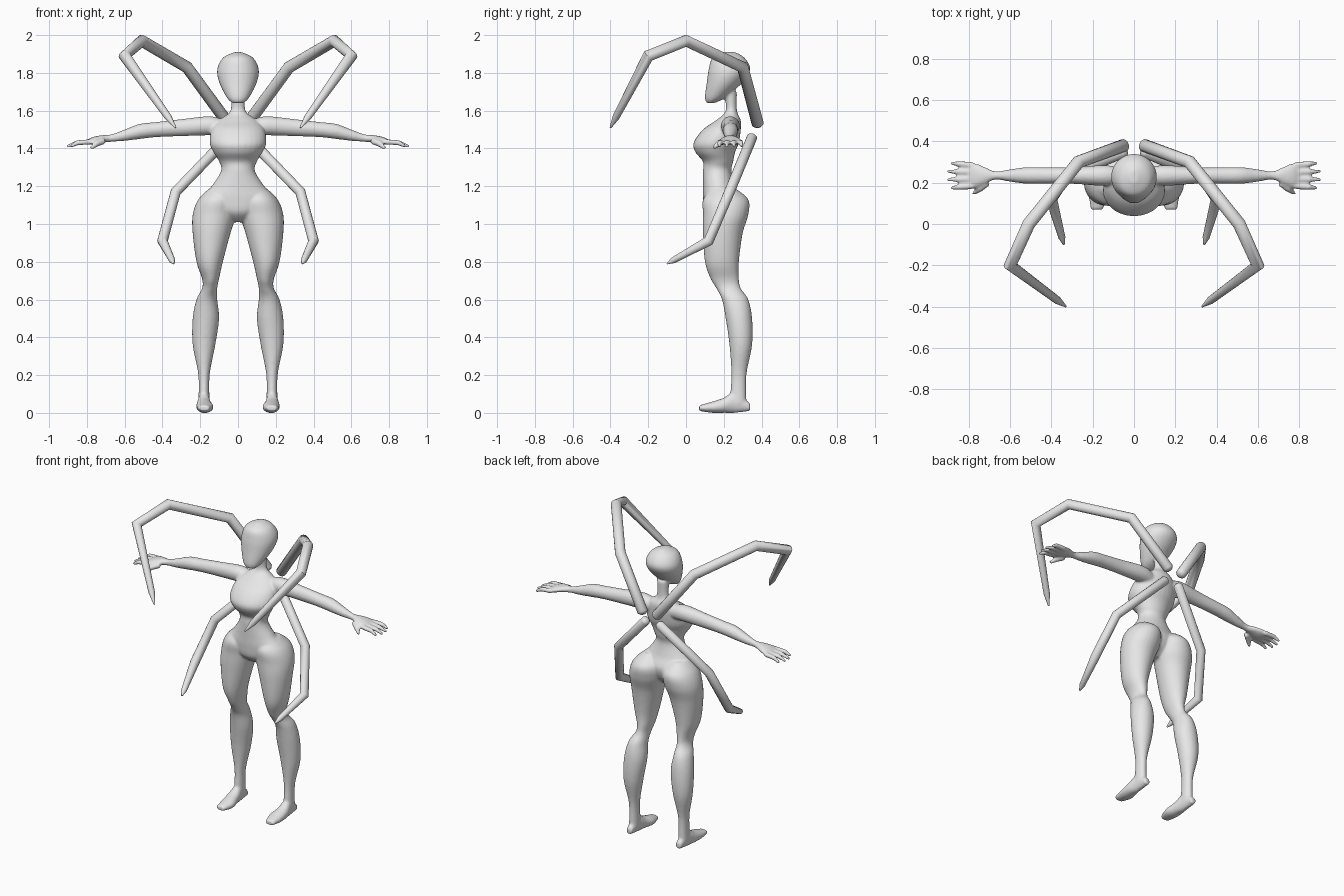
import bpy, bmesh, math
from mathutils import Vector

default_cube = bpy.data.objects.get("Cube")
if default_cube:
    bpy.data.objects.remove(default_cube, do_unlink=True)

colour = (0.8, 0.8, 0.8, 1)
grey = bpy.data.materials.new("light_grey")
grey.use_nodes = True
grey.diffuse_color = colour
grey.node_tree.nodes["Principled BSDF"].inputs["Base Color"].default_value = colour

X, Y, Z = range(3)


def catmull_rom(before, start, end, after, t):
    """Blend four neighbouring numbers into a smooth curve."""
    slope = end - before
    bend = 2 * before - 5 * start + 4 * end - after
    twist = 3 * (start - end) + after - before
    return start + t * (slope + t * (bend + t * twist)) / 2


def smooth_rows(rows, steps=6):
    """Insert smoothly interpolated rows between the given ones."""
    padded = [rows[0], *rows, rows[-1]]
    result = []
    for neighbours in zip(padded, padded[1:], padded[2:], padded[3:]):
        for step in range(steps):
            result.append([catmull_rom(*values, step / steps) for values in zip(*neighbours)])
    result.append(rows[-1])
    return result


def skin(bm, rings):
    """Close a row of point rings into a solid."""
    loops = [[bm.verts.new(point) for point in ring] for ring in rings]
    count = len(loops[0])
    for lower, upper in zip(loops, loops[1:]):
        for i in range(count):
            j = (i + 1) % count
            bm.faces.new((lower[i], lower[j], upper[j], upper[i]))
    bm.faces.new(reversed(loops[0]))
    bm.faces.new(loops[-1])


def circle(count):
    angles = [math.tau * i / count for i in range(count)]
    return [(math.cos(angle), math.sin(angle)) for angle in angles]


def loft(bm, axis, rows, side=1):
    """Each row holds a position on the axis, then the bounds on the other two axes."""
    rings = []
    for position, low_a, high_a, low_b, high_b in smooth_rows(rows):
        ring = []
        for cosine, sine in circle(28):
            point = [(low_a + high_a + (high_a - low_a) * cosine) / 2,
                     (low_b + high_b + (high_b - low_b) * sine) / 2]
            point.insert(axis, position)
            point[X] *= side
            ring.append(point)
        rings.append(ring)
    skin(bm, rings)


def tube(bm, points, radii, side=1):
    """Sweep a circle along a jointed path, mitred at the joints."""
    path = [Vector((x * side, y, z)) for x, y, z in points]
    directions = [(end - start).normalized() for start, end in zip(path, path[1:])]
    across = directions[0].orthogonal()
    rings = []
    for point, radius, arriving, leaving in zip(path, radii, directions[:1] + directions,
                                                directions + directions[-1:]):
        tangent = (arriving + leaving).normalized()
        across = (across - tangent * across.dot(tangent)).normalized()
        upright = tangent.cross(across)
        rings.append([point + radius * (across * cosine + upright * sine)
                      for cosine, sine in circle(14)])
    skin(bm, rings)


def make_object(name, bm):
    bmesh.ops.recalc_face_normals(bm, faces=bm.faces)
    mesh = bpy.data.meshes.new(name)
    bm.to_mesh(mesh)
    bm.free()
    mesh.materials.append(grey)
    mesh.shade_smooth()
    obj = bpy.data.objects.new(name, mesh)
    bpy.context.collection.objects.link(obj)
    return obj


# Head, then neck to pelvis: height, half width, front, back
head = [(1.64, .03, .11, .15), (1.67, .06, .1, .21), (1.75, .1, .11, .3),
        (1.82, .11, .12, .34), (1.88, .08, .14, .31), (1.91, .02, .2, .26)]
torso = [(1.7, .04, .2, .27), (1.6, .04, .21, .27), (1.55, .1, .16, .29), (1.5, .14, .09, .29),
         (1.43, .15, .04, .28), (1.38, .13, .05, .26), (1.33, .1, .09, .25), (1.28, .09, .09, .24),
         (1.2, .14, .09, .26), (1.13, .2, .09, .29), (1.06, .14, .1, .27), (1.01, .04, .15, .22)]
# Leg from hip to ankle: height, inner and outer side, front, back
leg = [(1.19, .06, .15, .14, .26), (1.13, .01, .21, .09, .33), (1.05, .01, .24, .09, .33),
       (.95, .04, .24, .09, .3), (.8, .08, .22, .1, .28), (.71, .1, .19, .13, .28),
       (.66, .11, .19, .16, .29), (.6, .11, .22, .19, .33), (.5, .1, .24, .21, .35),
       (.36, .12, .24, .23, .35), (.2, .15, .21, .24, .32), (.05, .15, .21, .23, .32)]
# Foot from toe to heel: depth, inner and outer side, bottom, top
foot = [(.07, .15, .21, .01, .04), (.14, .13, .22, 0, .06), (.2, .14, .22, 0, .08),
        (.26, .15, .21, 0, .11), (.34, .16, .2, .01, .05)]
# Arm and palm: distance out, height, half depth, half thickness
arm = [(.07, 1.51, .04, .04), (.15, 1.52, .05, .05), (.3, 1.51, .04, .045), (.43, 1.5, .04, .04),
       (.52, 1.49, .04, .04), (.6, 1.47, .03, .03), (.67, 1.455, .02, .02), (.72, 1.45, .04, .02),
       (.77, 1.44, .06, .02), (.81, 1.43, .055, .01)]
arm_depth = .235

body = bmesh.new()
for rows in (head, torso):
    loft(body, Z, [(height, -half, half, front, back) for height, half, front, back in rows])
for side in (1, -1):
    loft(body, Z, leg, side)
    loft(body, Y, foot, side)
    loft(body, X, [(out, arm_depth - deep, arm_depth + deep, height - thick, height + thick)
                   for out, height, deep, thick in arm], side)
    # Fingers fan out from the palm, the middle ones longest
    for spread in (-1.5, -.5, .5, 1.5):
        root = arm_depth + spread * .034
        tip = arm_depth + spread * .04
        reach = .91 - .01 * spread ** 2
        tube(body, [(.78, root, 1.435), (.85, (root + tip) / 2, 1.43), (reach, tip, 1.41)],
             [.015, .014, .008], side)
    # Thumb
    tube(body, [(.71, .2, 1.44), (.75, .17, 1.425), (.78, .145, 1.4)], [.018, .017, .008], side)

# Blend the body parts into one skin
figure = make_object("body", body)
blend = figure.modifiers.new("blend", "REMESH")
blend.mode = "VOXEL"
blend.voxel_size = .007
blend.use_smooth_shade = True
relax = figure.modifiers.new("relax", "SMOOTH")
relax.iterations = 6


def back_limb(name, joints, radius):
    """Jointed limb with a rounded root and a pointed tip, mirrored to both sides."""
    joints = [Vector(joint) for joint in joints]
    root = joints[0] + (joints[0] - joints[1]).normalized() * radius / 2
    taper = joints[-2].lerp(joints[-1], .85)
    points = [root, *joints[:-1], taper, joints[-1]]
    radii = [radius / 2] + [radius] * (len(joints) - 1) + [radius * .6, radius * .15]
    bm = bmesh.new()
    tube(bm, points, radii)
    limb = make_object(name, bm)
    limb.data.set_sharp_from_angle(angle=math.radians(50))
    limb.modifiers.new("mirror", "MIRROR")


back_limb("upper_back_limbs", [(.05, .38, 1.53), (.27, .3, 1.83), (.51, 0, 1.97),
                               (.6, -.2, 1.89), (.33, -.4, 1.51)], .032)
back_limb("lower_back_limbs", [(.05, .35, 1.46), (.33, .23, 1.17), (.4, .12, .91),
                               (.34, -.1, .79)], .028)
